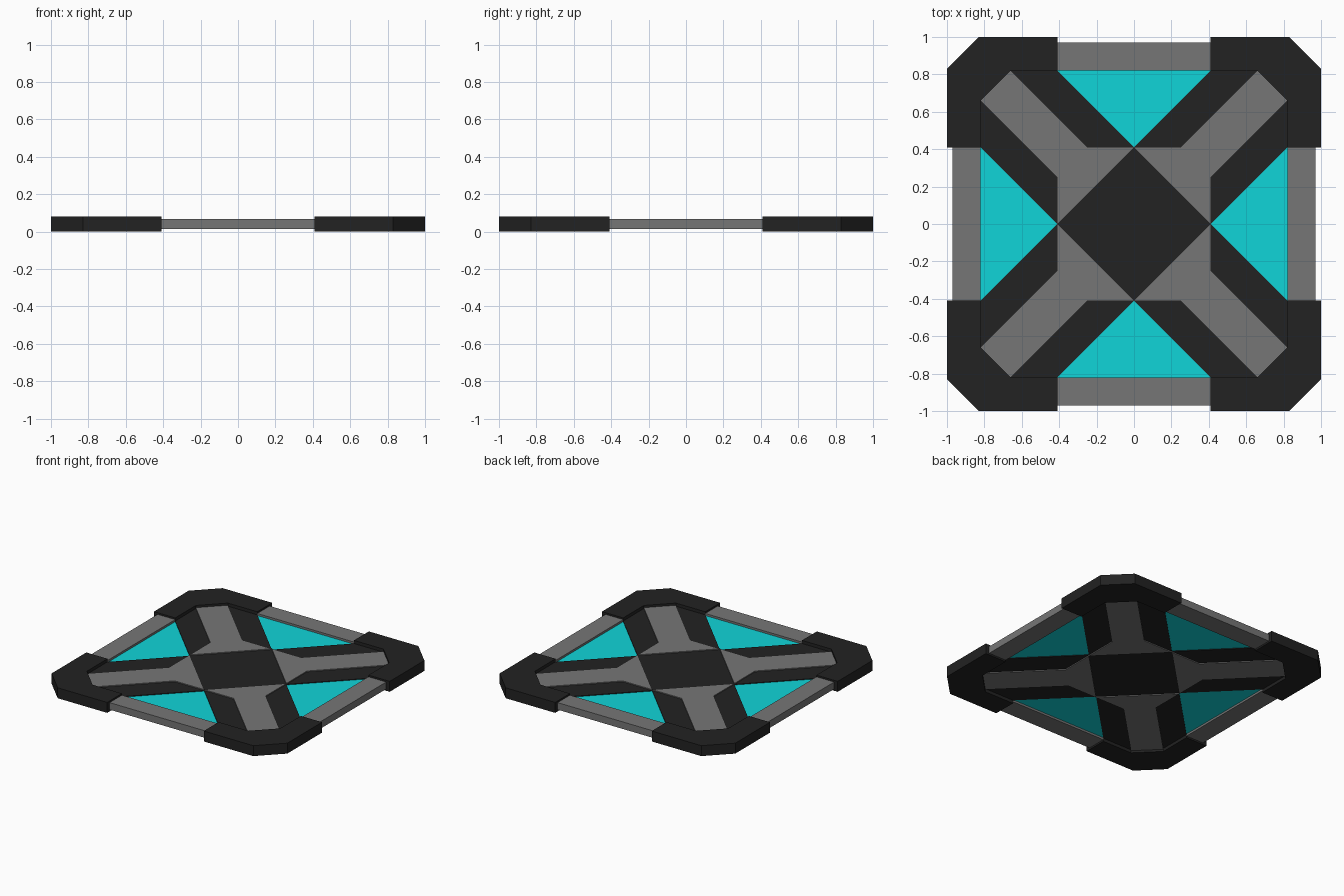
import bpy, bmesh
from math import radians
from mathutils import Matrix

if "Cube" in bpy.data.objects:
    bpy.data.objects.remove(bpy.data.objects["Cube"])


def material(name, rgb):
    m = bpy.data.materials.new(name)
    m.diffuse_color = (*rgb, 1)
    m.use_nodes = True
    m.node_tree.nodes["Principled BSDF"].inputs["Base Color"].default_value = m.diffuse_color
    return m


DARK = material("dark", (0.016, 0.016, 0.016))
GREY = material("grey", (0.18, 0.18, 0.18))
CYAN = material("cyan", (0.005, 0.66, 0.69))
MID = 0.04  # the plate mirrors about this height


def prism(name, points, half, mat, turn=0):
    """Extrude an outline to MID +/- half, turned by quarter turns about z."""
    bm = bmesh.new()
    face = bm.faces.new([bm.verts.new((x, y, MID - half)) for x, y in points])
    top = bmesh.ops.extrude_face_region(bm, geom=[face])["geom"]
    verts = [v for v in top if isinstance(v, bmesh.types.BMVert)]
    bmesh.ops.translate(bm, verts=verts, vec=(0, 0, 2 * half))
    bmesh.ops.rotate(bm, verts=bm.verts, cent=(0, 0, 0),
                     matrix=Matrix.Rotation(radians(90 * turn), 3, 'Z'))
    bmesh.ops.recalc_face_normals(bm, faces=bm.faces)
    me = bpy.data.meshes.new(name)
    bm.to_mesh(me)
    bm.free()
    me.materials.append(mat)
    ob = bpy.data.objects.new(name, me)
    bpy.context.collection.objects.link(ob)


A, B, C = 0.41, 0.82, 0.66  # panel tip, inner frame edge, chamfer start

corner = [(A, 1), (A, B), (C, B), (B, C), (B, A), (1, A), (1, 0.83), (0.83, 1)]
bar = [(-A, B), (A, B), (A, 0.97), (-A, 0.97)]
web = [(0, A), (A, 0), (B, A), (B, C), (C, B), (A, B)]
arm = [(0, A), (A, 0), (A, 0.25), (B, C), (C, B), (0.25, A)]
panel = [(-A, B), (0, A), (A, B)]

# Four repeats of frame corner, edge bar, recessed web, raised arm and panel
for i in range(4):
    prism(f"corner_bracket_{i}", corner, 0.04, DARK, i)
    prism(f"edge_bar_{i}", bar, 0.027, GREY, i)
    prism(f"dark_web_{i}", web, 0.016, DARK, i)
    prism(f"cross_arm_{i}", arm, 0.023, GREY, i)
    prism(f"glow_panel_{i}", panel, 0.011, CYAN, i)

# Centre plate
prism("centre_plate", [(A, 0), (0, A), (-A, 0), (0, -A)], 0.016, DARK)
